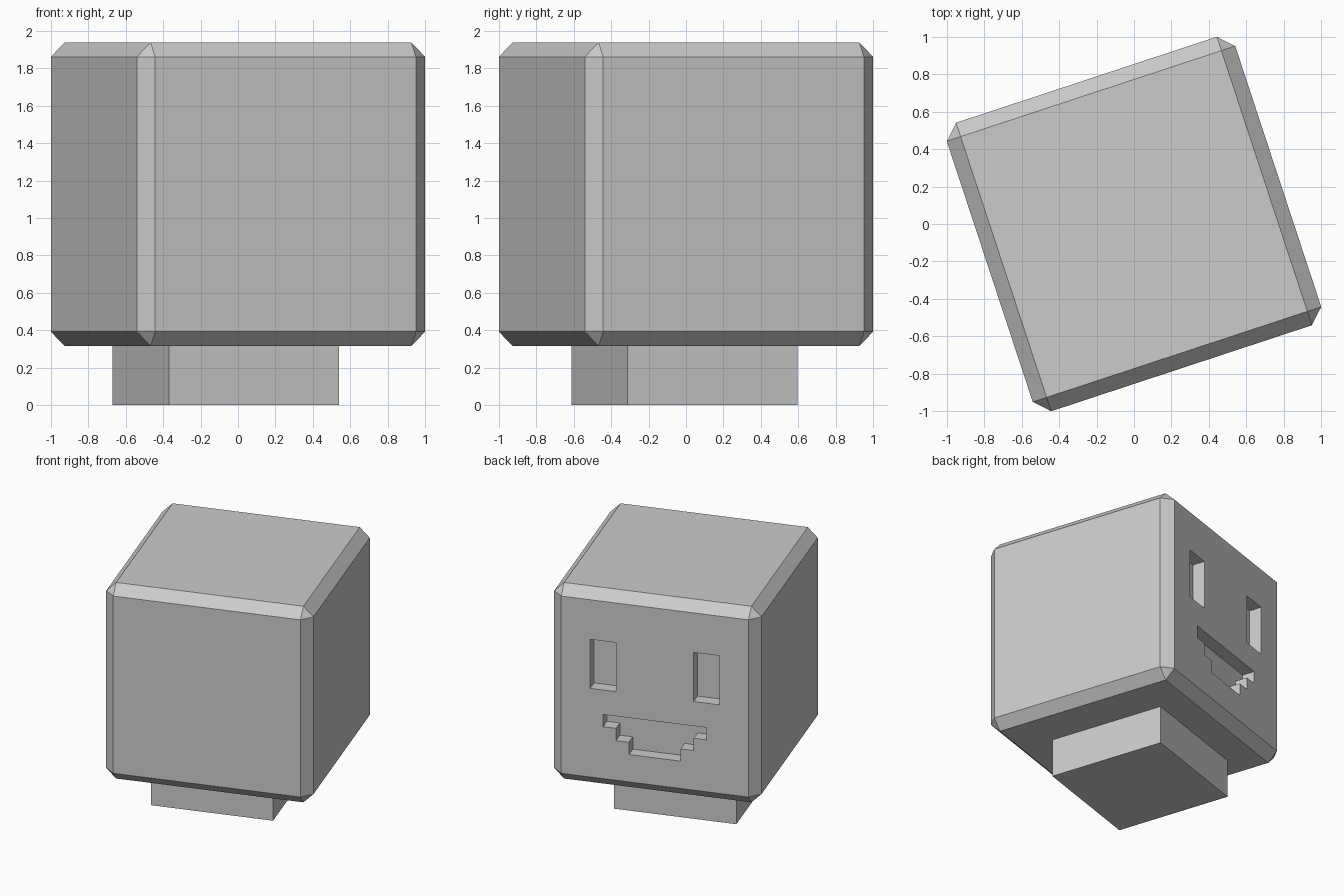
import bpy, bmesh
from math import radians
from mathutils import Matrix, Vector

if "Cube" in bpy.data.objects:
    bpy.data.objects.remove(bpy.data.objects["Cube"])

TURN = Matrix.Rotation(radians(18.25), 4, 'Z')
HALF = 0.812              # half width of the head
PIX = HALF / 8            # the face is drawn on a 16 x 16 grid
BASE_H = 0.315
MID = BASE_H + HALF

grey = bpy.data.materials.new("plain grey")
grey.use_nodes = True
grey.diffuse_color = (0.6, 0.6, 0.6, 1)
grey.node_tree.nodes["Principled BSDF"].inputs["Base Color"].default_value = grey.diffuse_color


def finish(bm, name):
    bmesh.ops.recalc_face_normals(bm, faces=bm.faces)
    mesh = bpy.data.meshes.new(name)
    bm.to_mesh(mesh)
    bm.free()
    mesh.materials.append(grey)
    obj = bpy.data.objects.new(name, mesh)
    bpy.context.collection.objects.link(obj)
    obj.matrix_world = TURN
    return obj


def box(name, size, centre, bevel=0):
    bm = bmesh.new()
    bmesh.ops.create_cube(bm, size=1)
    bmesh.ops.scale(bm, vec=size, verts=bm.verts)
    if bevel:
        bmesh.ops.bevel(bm, geom=bm.edges[:], offset=bevel, segments=1, affect='EDGES')
    bmesh.ops.translate(bm, vec=centre, verts=bm.verts)
    return finish(bm, name)


def add_prism(bm, outline):
    """Extrude an outline in grid units through the face surface, one unit deep."""
    verts = [bm.verts.new((u * PIX, HALF - PIX, MID + v * PIX)) for u, v in outline]
    made = bmesh.ops.extrude_face_region(bm, geom=[bm.faces.new(verts)])["geom"]
    top = [g for g in made if isinstance(g, bmesh.types.BMVert)]
    bmesh.ops.translate(bm, vec=Vector((0, 2 * PIX, 0)), verts=top)


# Neck block and chamfered head
box("neck", (0.958, 0.958, BASE_H), (-0.064, 0.013, BASE_H / 2))
head = box("head", (2 * HALF,) * 3, (0, 0, MID), bevel=0.078)

# Eyes and stepped smile, sunk into the face
bm = bmesh.new()
for side in (-1, 1):
    add_prism(bm, [(side * u, v) for u, v in ((3, 0), (5, 0), (5, 4), (3, 4))])
half_smile = [(4, -2), (4, -3), (3, -3), (3, -4), (2, -4), (2, -5)]
add_prism(bm, half_smile + [(-u, v) for u, v in reversed(half_smile)])
cutter = finish(bm, "face_cutter")
cutter.hide_render = True

carve = head.modifiers.new("carve face", 'BOOLEAN')
carve.operation = 'DIFFERENCE'
carve.solver = 'EXACT'
carve.object = cutter
bpy.context.view_layer.objects.active = head
bpy.ops.object.modifier_apply(modifier=carve.name)
bpy.data.objects.remove(cutter)
